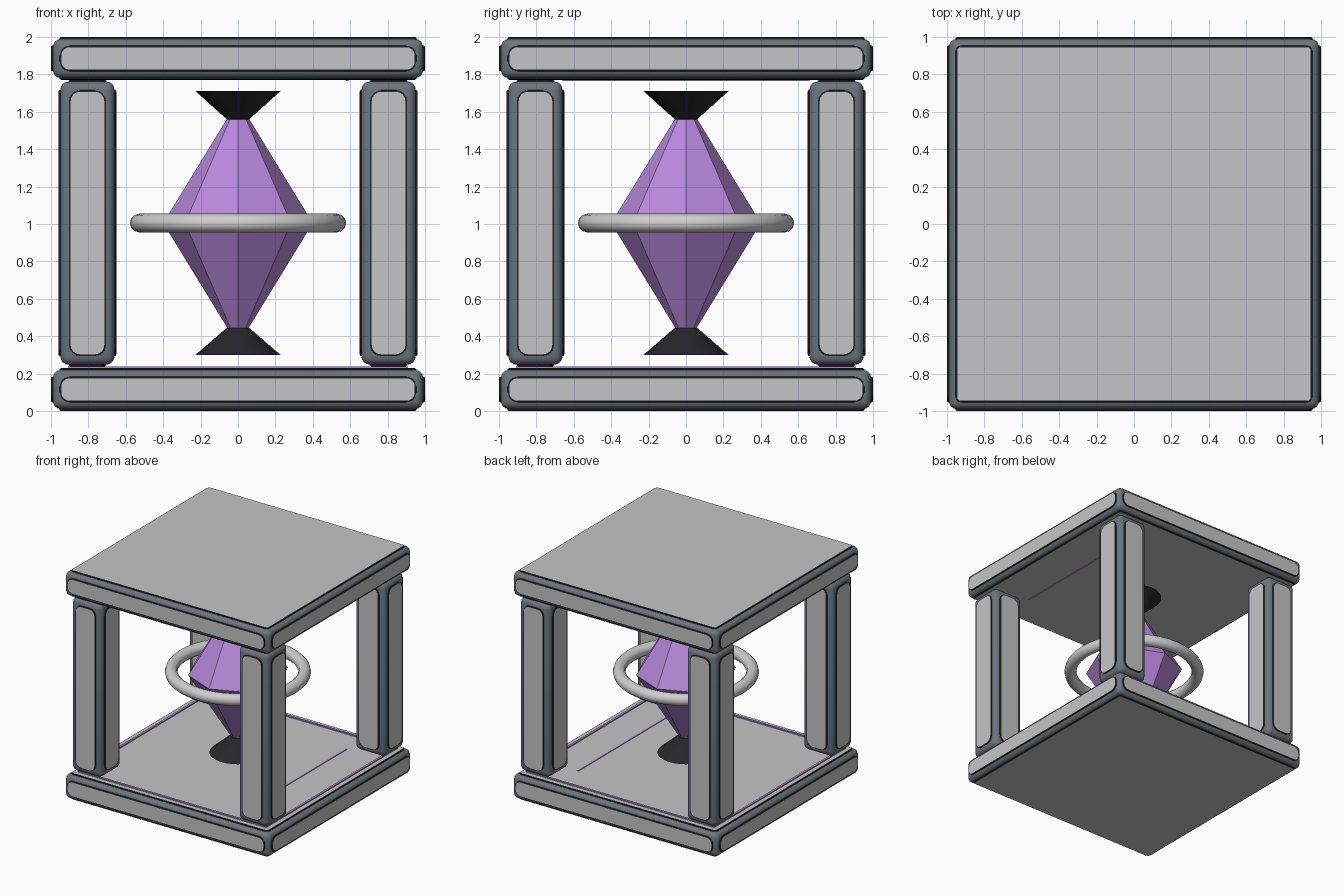
import bpy, bmesh, math
from mathutils import Vector

if "Cube" in bpy.data.objects:
    bpy.data.objects.remove(bpy.data.objects["Cube"])


def mat(name, rgb):
    m = bpy.data.materials.new(name)
    m.diffuse_color = (*rgb, 1)
    m.use_nodes = True
    m.node_tree.nodes["Principled BSDF"].inputs["Base Color"].default_value = m.diffuse_color
    return m


SLATE = mat("slate", (0.15, 0.175, 0.21))
LIGHT = mat("light_grey", (0.56, 0.56, 0.57))
BLACK = mat("black", (0.02, 0.02, 0.022))
PURPLE = mat("purple", (0.48, 0.25, 0.72))
PALE = mat("pale_grey", (0.62, 0.63, 0.62))


def finish(bm, name, mats):
    bmesh.ops.recalc_face_normals(bm, faces=bm.faces)
    me = bpy.data.meshes.new(name)
    bm.to_mesh(me)
    bm.free()
    for m in mats:
        me.materials.append(m)
    ob = bpy.data.objects.new(name, me)
    bpy.context.collection.objects.link(ob)
    return ob


def smooth(ob, angle=40):
    bpy.ops.object.select_all(action='DESELECT')
    ob.select_set(True)
    bpy.context.view_layer.objects.active = ob
    bpy.ops.object.shade_smooth_by_angle(angle=math.radians(angle))


def box(name, c, half, m, bevel=0):
    bm = bmesh.new()
    bmesh.ops.create_cube(bm, size=2)
    for v in bm.verts:
        v.co = Vector([c[i] + v.co[i] * half[i] for i in range(3)])
    if bevel:
        bmesh.ops.bevel(bm, geom=bm.edges[:], offset=bevel, segments=4,
                        profile=0.5, affect='EDGES')
    ob = finish(bm, name, [m])
    if bevel:
        smooth(ob)
    return ob


def rounded(hu, hv, r):
    pts = []
    for k, (su, sv) in enumerate([(1, 1), (-1, 1), (-1, -1), (1, -1)]):
        for j in range(5):
            a = math.pi / 2 * (k + j / 4)
            pts.append((su * (hu - r) + r * math.cos(a), sv * (hv - r) + r * math.sin(a)))
    return pts


def panels(name, c, half, inset, r_side, r_end):
    """Raised light plates with black rims on all six faces of a box."""
    bm = bmesh.new()
    for ax in range(3):
        u, v = (ax + 1) % 3, (ax + 2) % 3
        r = r_end if ax == 2 else r_side
        for s in (1, -1):
            rings = []
            for grow, d in ((0.009, -0.012), (0.008, 0.006), (0, 0.01)):
                ring = []
                for pu, pv in rounded(half[u] - inset + grow, half[v] - inset + grow, r + grow):
                    p = Vector(c)
                    p[u] += pu
                    p[v] += pv
                    p[ax] += s * (half[ax] + d)
                    ring.append(bm.verts.new(p))
                rings.append(ring)
            n = len(rings[0])
            for a, b in zip(rings, rings[1:]):
                for i in range(n):
                    f = bm.faces.new((a[i], a[(i + 1) % n], b[(i + 1) % n], b[i]))
                    f.material_index = 1
            bm.faces.new(rings[-1])
            bm.faces.new(rings[0]).material_index = 1
    return finish(bm, name, [LIGHT, BLACK])


def framed(name, c, half, inset, bevel, r_side, r_end):
    box(name, c, half, SLATE, bevel)
    panels(name + "_panels", c, half, inset, r_side, r_end)


def cone(name, z0, z1, r0, r1, n, m):
    bm = bmesh.new()
    rings = [[bm.verts.new((r * math.cos(2 * math.pi * i / n), r * math.sin(2 * math.pi * i / n), z))
              for i in range(n)] for z, r in ((z0, r0), (z1, r1))]
    for i in range(n):
        j = (i + 1) % n
        bm.faces.new((rings[0][i], rings[0][j], rings[1][j], rings[1][i]))
    bm.faces.new(rings[0])
    bm.faces.new(rings[1])
    return finish(bm, name, [m])


# Base and roof slabs
for name, z in (("base_slab", 0.115), ("roof_slab", 1.885)):
    framed(name, (0, 0, z), (0.99, 0.99, 0.105), 0.045, 0.045, 0.045, 0.02)

# Corner posts
for sx in (-1, 1):
    for sy in (-1, 1):
        nm = "post_" + ("left" if sx < 0 else "right") + ("_front" if sy < 0 else "_back")
        framed(nm, (sx * 0.805, sy * 0.805, 1.005), (0.145, 0.145, 0.757), 0.055, 0.045, 0.05, 0.03)

# Thin purple trim on the base, and a single strip on both slabs
for s in (-1, 1):
    box("trim_y", (0, s * 0.9, 0.234), (0.91, 0.009, 0.005), PURPLE)
    box("trim_x", (s * 0.9, 0, 0.234), (0.009, 0.89, 0.005), PURPLE)
for z in (0.231, 1.769):
    box("strip", (0.585, 0, z), (0.007, 0.66, 0.004), PURPLE)

# Crystal halves and their dark holders
cone("crystal_upper", 1.005, 1.60, 0.40, 0.036, 8, PURPLE)
cone("crystal_lower", 0.41, 1.005, 0.036, 0.40, 8, PURPLE)
smooth(cone("holder_upper", 1.56, 1.71, 0.06, 0.227, 32, BLACK))
smooth(cone("holder_lower", 0.30, 0.445, 0.227, 0.06, 32, BLACK))

# Floating ring
bpy.ops.mesh.primitive_torus_add(major_radius=0.528, minor_radius=0.05, major_segments=48,
                                 minor_segments=12, location=(0, 0, 1.005))
ring = bpy.context.object
ring.name = "floating_ring"
ring.data.materials.append(PALE)
smooth(ring, 60)
